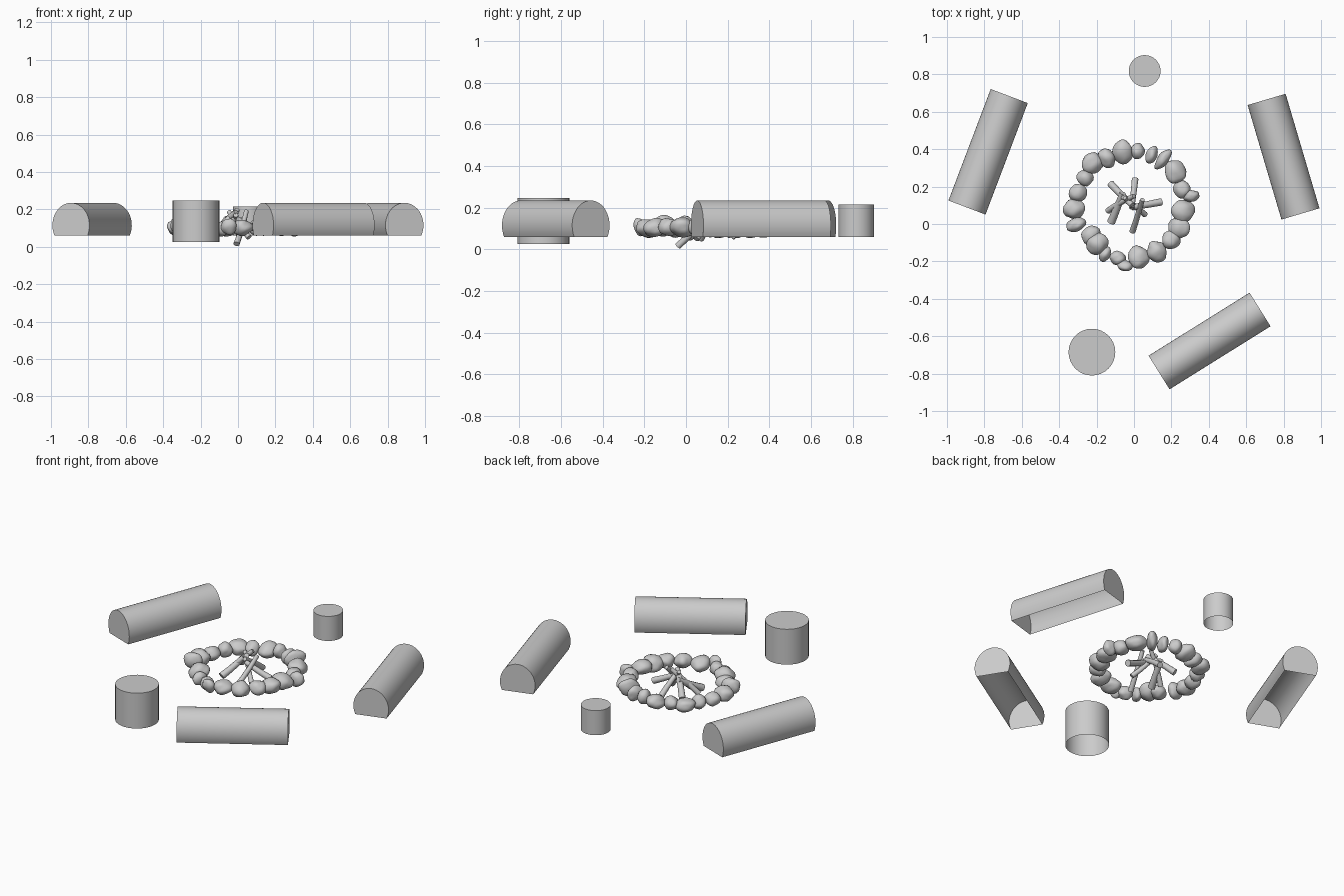
import bpy, bmesh, math, random
from mathutils import Vector, Matrix, noise

if "Cube" in bpy.data.objects:
    bpy.data.objects.remove(bpy.data.objects["Cube"])

random.seed(4)


def finish(name, bm, angle=40):
    bmesh.ops.recalc_face_normals(bm, faces=bm.faces)
    me = bpy.data.meshes.new(name)
    bm.to_mesh(me)
    bm.free()
    ob = bpy.data.objects.new(name, me)
    bpy.context.collection.objects.link(ob)
    bpy.ops.object.select_all(action='DESELECT')
    ob.select_set(True)
    bpy.context.view_layer.objects.active = ob
    bpy.ops.object.shade_smooth_by_angle(angle=math.radians(angle))
    return ob


def log_seat(name, a, b, rx=0.106, rz=0.12, zc=0.115, n=28):
    """Arched log, capped at both ends, open underneath."""
    a, b = Vector((*a, 0)), Vector((*b, 0))
    d = (b - a).normalized()
    side = Vector((-d.y, d.x, 0))
    cut = math.asin(0.055 / rz)
    bm = bmesh.new()
    rings = []
    for p in (a, b):
        ring = []
        for i in range(n + 1):
            t = -cut + (math.pi + 2 * cut) * i / n
            v = p + side * rx * math.cos(t)
            v.z = zc + rz * math.sin(t)
            ring.append(bm.verts.new(v))
        rings.append(ring)
        bm.faces.new(ring)
    for i in range(n):
        bm.faces.new((rings[0][i], rings[0][i + 1], rings[1][i + 1], rings[1][i]))
    finish(name, bm)


def stump(name, x, y, r, z0, z1):
    """Round stump, open underneath."""
    bm = bmesh.new()
    bmesh.ops.create_cone(bm, cap_ends=True, segments=32, radius1=r, radius2=r,
                          depth=z1 - z0, matrix=Matrix.Translation((x, y, (z0 + z1) / 2)))
    low = [f for f in bm.faces if all(v.co.z < z0 + 0.001 for v in f.verts)]
    bmesh.ops.delete(bm, geom=low, context='FACES_ONLY')
    finish(name, bm)


def stick(name, a, b, r):
    """Slightly tapered, bent branch."""
    a, b = Vector(a), Vector(b)
    rot = (b - a).to_track_quat('Z', 'Y')
    bend = rot @ Vector((random.uniform(-1, 1), random.uniform(-1, 1), 0)) * 0.006
    bm = bmesh.new()
    rings = []
    for k in range(4):
        t = k / 3
        c = a.lerp(b, t) + bend * math.sin(math.pi * t)
        rr = r * (1.1 - 0.25 * t)
        rings.append([bm.verts.new(c + rot @ Vector((rr * math.cos(i * math.tau / 10),
                     rr * math.sin(i * math.tau / 10), 0))) for i in range(10)])
    for p, q in zip(rings, rings[1:]):
        for i in range(10):
            j = (i + 1) % 10
            bm.faces.new((p[i], p[j], q[j], q[i]))
    bm.faces.new(rings[0])
    bm.faces.new(rings[-1])
    finish(name, bm)


def stone(name, x, y, radial, tangent):
    """Lumpy rounded stone turned towards the fire."""
    ang = math.atan2(y - 0.09, x + 0.02)
    height = random.uniform(0.040, 0.052)
    zc = 0.055 + height + random.uniform(0, 0.012)
    seed = Vector((random.uniform(0, 50), random.uniform(0, 50), 0))
    bm = bmesh.new()
    bmesh.ops.create_icosphere(bm, subdivisions=3, radius=1)
    for v in bm.verts:
        v.co *= 1 + 0.16 * noise.noise(v.co * 1.3 + seed)
    tilt = Matrix.Rotation(random.uniform(-0.3, 0.3), 4, 'Y')
    bm.transform(Matrix.Translation((x, y, zc)) @ Matrix.Rotation(ang, 4, 'Z') @ tilt
                 @ Matrix.Diagonal((radial, tangent, height, 1)))
    finish(name, bm, 60)


# log benches
log_seat("log_bench_left", (-0.893, 0.088), (-0.667, 0.684))
log_seat("log_bench_right", (0.89, 0.054), (0.709, 0.666))
log_seat("log_bench_front", (0.134, -0.794), (0.674, -0.457))

# stump stools
stump("large_stump", -0.225, -0.685, 0.125, 0.025, 0.248)
stump("small_stump", 0.057, 0.818, 0.085, 0.06, 0.215)

# ring of stones: x, y, radial and tangential radius
stones = [
    (-.06, .385, .064, .056), (.02, .39, .042, .038), (.095, .37, .05, .03),
    (.155, .345, .064, .03), (.22, .28, .06, .064), (.257, .187, .045, .05),
    (.305, .15, .045, .032), (.262, .068, .064, .06), (.24, -.018, .06, .06),
    (.198, -.085, .05, .048), (.123, -.15, .06, .052), (.022, -.178, .062, .058),
    (-.05, -.222, .028, .042), (-.086, -.182, .038, .044), (-.155, -.16, .042, .028),
    (-.198, -.107, .062, .056), (-.23, -.058, .055, .045), (-.31, -.005, .055, .036),
    (-.32, .08, .06, .052), (-.3, .165, .047, .05), (-.262, .246, .045, .042),
    (-.22, .326, .055, .06), (-.145, .352, .055, .042)]
for i, s in enumerate(stones):
    stone(f"fire_ring_stone_{i + 1}", *s)

# campfire sticks leaning together: foot, head, radius
sticks = [
    ((.006, .24, .06), (-.012, .085, .17), .016),
    ((-.125, .215, .07), (-.01, .1, .185), .018),
    ((.145, .118, .075), (-.01, .088, .15), .018),
    ((-.008, -.04, .015), (.045, .13, .19), .015),
    ((-.122, .01, .06), (-.06, .165, .15), .02),
    ((-.14, .07, .05), (.0, .15, .2), .015),
    ((.06, .05, .05), (-.05, .14, .19), .014)]
for i, (a, b, r) in enumerate(sticks):
    stick(f"firewood_stick_{i + 1}", a, b, r)
